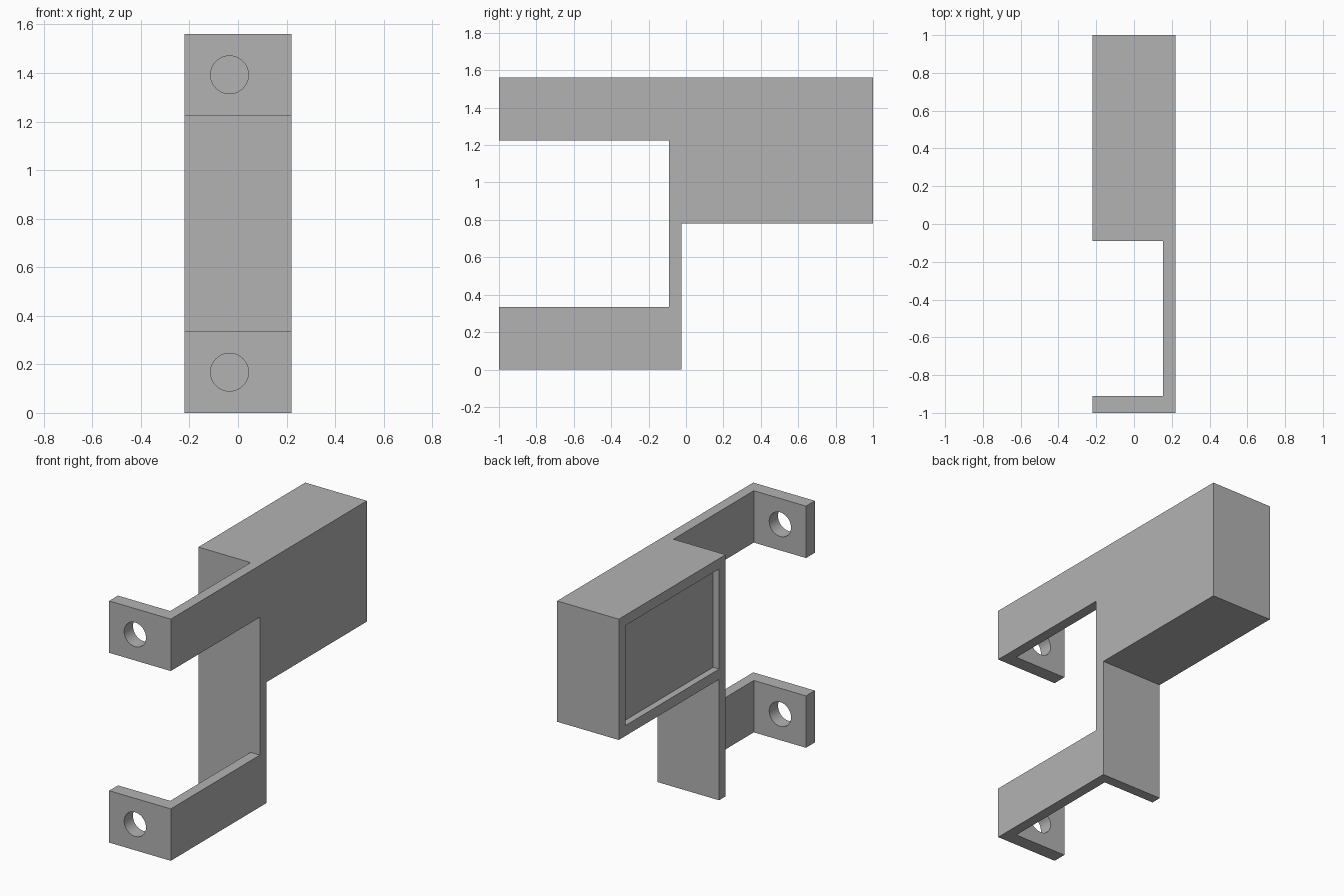
import bpy
import bmesh
import math
from mathutils import Matrix

if "Cube" in bpy.data.objects:
    bpy.data.objects.remove(bpy.data.objects["Cube"], do_unlink=True)

# Main sizes
HALF_W = 0.22            # half width in x
HEIGHT = 1.56
WALL = 0.067             # plate thickness
LUG_BACK = -0.91         # rear face of the front lugs
WALL_FRONT = -0.09       # front face of the upright wall
ARM = 0.335              # arm height
BOX_BOTTOM = 0.78
POCKET_DEPTH = 0.043

grey = bpy.data.materials.new("plain_grey")
grey.use_nodes = True
colour = (0.45, 0.45, 0.45, 1)
grey.diffuse_color = colour
grey.node_tree.nodes["Principled BSDF"].inputs["Base Color"].default_value = colour


def finish(name, bm):
    bmesh.ops.recalc_face_normals(bm, faces=bm.faces)
    mesh = bpy.data.meshes.new(name)
    bm.to_mesh(mesh)
    bm.free()
    mesh.materials.append(grey)
    obj = bpy.data.objects.new(name, mesh)
    bpy.context.collection.objects.link(obj)
    return obj


def box(name, low, high):
    bm = bmesh.new()
    size = [b - a for a, b in zip(low, high)]
    mid = [(a + b) / 2 for a, b in zip(low, high)]
    bmesh.ops.create_cube(bm, size=1,
                          matrix=Matrix.Translation(mid) @ Matrix.Diagonal((*size, 1)))
    return finish(name, bm)


def rod(name, x, y, z, radius, length):
    bm = bmesh.new()
    turn = Matrix.Translation((x, y, z)) @ Matrix.Rotation(math.pi / 2, 4, "X")
    bmesh.ops.create_cone(bm, cap_ends=True, segments=48, radius1=radius,
                          radius2=radius, depth=length, matrix=turn)
    return finish(name, bm)


def cut(target, cutter):
    cutter.hide_render = True
    mod = target.modifiers.new("cut", "BOOLEAN")
    mod.operation = "DIFFERENCE"
    mod.solver = "EXACT"
    mod.object = cutter
    bpy.context.view_layer.objects.active = target
    bpy.ops.object.modifier_apply(modifier=mod.name)
    bpy.data.objects.remove(cutter, do_unlink=True)


# Bracket body: side outline extruded across the full width
wall_back = WALL_FRONT + WALL
outline = [(-1, 0), (wall_back, 0), (wall_back, BOX_BOTTOM), (1, BOX_BOTTOM),
           (1, HEIGHT), (-1, HEIGHT), (-1, HEIGHT - ARM),
           (WALL_FRONT, HEIGHT - ARM), (WALL_FRONT, ARM), (-1, ARM)]
bm = bmesh.new()
side = bm.faces.new([bm.verts.new((-HALF_W, y, z)) for y, z in outline])
extruded = bmesh.ops.extrude_face_region(bm, geom=[side], use_keep_orig=True)
moved = [v for v in extruded["geom"] if isinstance(v, bmesh.types.BMVert)]
bmesh.ops.translate(bm, verts=moved, vec=(2 * HALF_W, 0, 0))
bracket = finish("mounting_bracket", bm)

# Space behind the lugs, leaving thin side arms
cut(bracket, box("arm_cutter", (-1, LUG_BACK, -1),
                 (HALF_W - WALL, WALL_FRONT, HEIGHT + 1)))

# Shallow framed pocket in the side of the box
cut(bracket, box("pocket_cutter", (-1, WALL_FRONT + WALL, BOX_BOTTOM + WALL),
                 (-HALF_W + POCKET_DEPTH, 1 - WALL, HEIGHT - WALL)))

# Screw holes through the lugs
for z in (ARM / 2, HEIGHT - ARM / 2):
    cut(bracket, rod("hole_cutter", -0.035, -0.95, z, 0.078, 0.3))

bpy.ops.object.select_all(action="DESELECT")
bracket.select_set(True)
bpy.context.view_layer.objects.active = bracket
bpy.ops.object.shade_smooth_by_angle(angle=math.radians(30))
